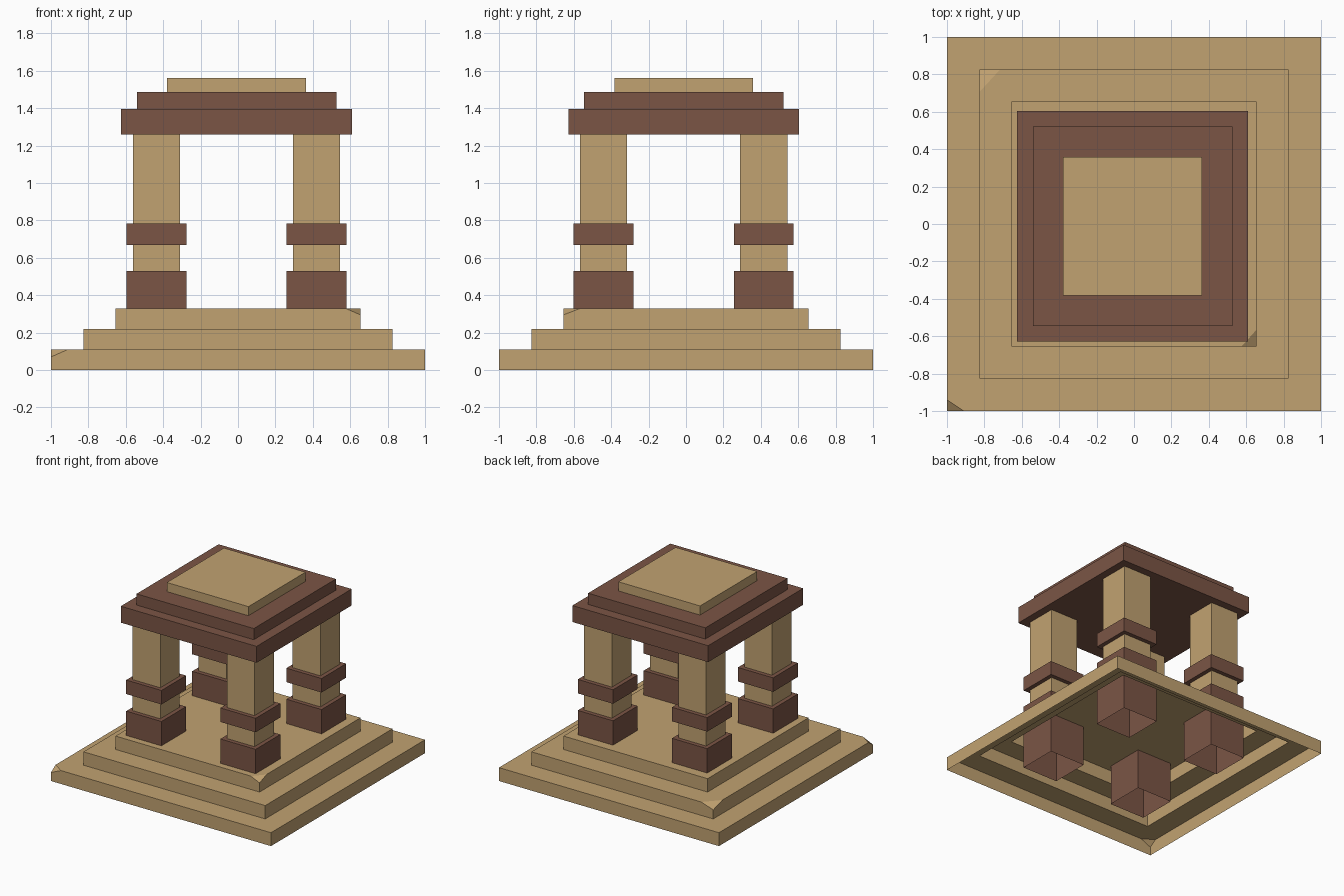
import bpy, bmesh
from mathutils import Vector

if "Cube" in bpy.data.objects:
    bpy.data.objects.remove(bpy.data.objects["Cube"])

def material(name, rgb):
    m = bpy.data.materials.new(name)
    m.diffuse_color = (*rgb, 1)
    m.use_nodes = True
    m.node_tree.nodes["Principled BSDF"].inputs["Base Color"].default_value = m.diffuse_color
    return m

TAN = material("sandstone", (0.535, 0.361, 0.165))
BROWN = material("brown_stone", (0.198, 0.091, 0.060))
CX, CY = -0.0075, -0.0125   # the upper structure sits slightly off centre

def finish(bm, name, mat):
    me = bpy.data.meshes.new(name)
    bm.to_mesh(me)
    bm.free()
    me.materials.append(mat)
    ob = bpy.data.objects.new(name, me)
    bpy.context.collection.objects.link(ob)
    return ob

def block(name, x, y, half, z0, z1, mat, open_bottom=False):
    bm = bmesh.new()
    bmesh.ops.create_cube(bm, size=1)
    for v in bm.verts:
        v.co = (x + v.co.x * 2 * half, y + v.co.y * 2 * half,
                z1 if v.co.z > 0 else z0)
    if open_bottom:
        bmesh.ops.delete(bm, geom=[f for f in bm.faces if f.normal.z < -0.5],
                         context='FACES_ONLY')
    return finish(bm, name, mat)

# Stepped plinth: hollow shell, open underneath
bm = bmesh.new()
profile = [(1, 0), (1, 0.11), (0.826, 0.11), (0.826, 0.22),
           (0.655, 0.22), (0.655, 0.33)]
rings = [[bm.verts.new((sx * r, sy * r, z))
          for sx, sy in ((-1, -1), (1, -1), (1, 1), (-1, 1))]
         for r, z in profile]
for a, b in zip(rings, rings[1:]):
    for i in range(4):
        j = (i + 1) % 4
        bm.faces.new((a[i], a[j], b[j], b[i]))
bm.faces.new(rings[-1])

# Chipped corners, one on each step: corner, then cut length along x, y, z
chips = [((-1, -1, 0.11), (0.09, 0.06, 0.04)),
         ((-0.826, 0.826, 0.22), (0.11, 0.12, 0.035)),
         ((0.655, -0.655, 0.33), (0.08, 0.09, 0.035))]
for corner, cut in chips:
    c = Vector(corner)
    v = min(bm.verts, key=lambda w: (w.co - c).length)
    faces = list(v.link_faces)
    edges = list({e for f in faces for e in f.edges})
    verts = list({w for f in faces for w in f.verts})
    normal = Vector(((1 if c.x > 0 else -1) / cut[0],
                     (1 if c.y > 0 else -1) / cut[1], 1 / cut[2]))
    point = c - Vector((0, 0, cut[2]))
    res = bmesh.ops.bisect_plane(bm, geom=verts + edges + faces, dist=1e-5,
                                 plane_co=point, plane_no=normal.normalized(),
                                 clear_outer=True)
    rim = [g for g in res['geom_cut'] if isinstance(g, bmesh.types.BMEdge)]
    bmesh.ops.contextual_create(bm, geom=rim)
bmesh.ops.recalc_face_normals(bm, faces=bm.faces[:])
finish(bm, "stepped_plinth", TAN)

# Four pillars, their feet running down through the plinth
for sx, side in ((-1, "left"), (1, "right")):
    for sy, end in ((-1, "front"), (1, "back")):
        x, y = CX + sx * 0.428, CY + sy * 0.428
        tag = end + "_" + side
        block("pillar_foot_" + tag, x, y, 0.16, 0.0, 0.53, BROWN, True)
        block("pillar_shaft_" + tag, x, y, 0.126, 0.53, 1.26, TAN)
        block("pillar_band_" + tag, x, y, 0.16, 0.67, 0.785, BROWN)

# Stacked roof slabs
block("roof_slab", CX, CY, 0.617, 1.26, 1.395, BROWN)
block("roof_upper_slab", CX, CY, 0.533, 1.395, 1.487, BROWN)
block("roof_cap", CX, CY, 0.371, 1.487, 1.562, TAN)
